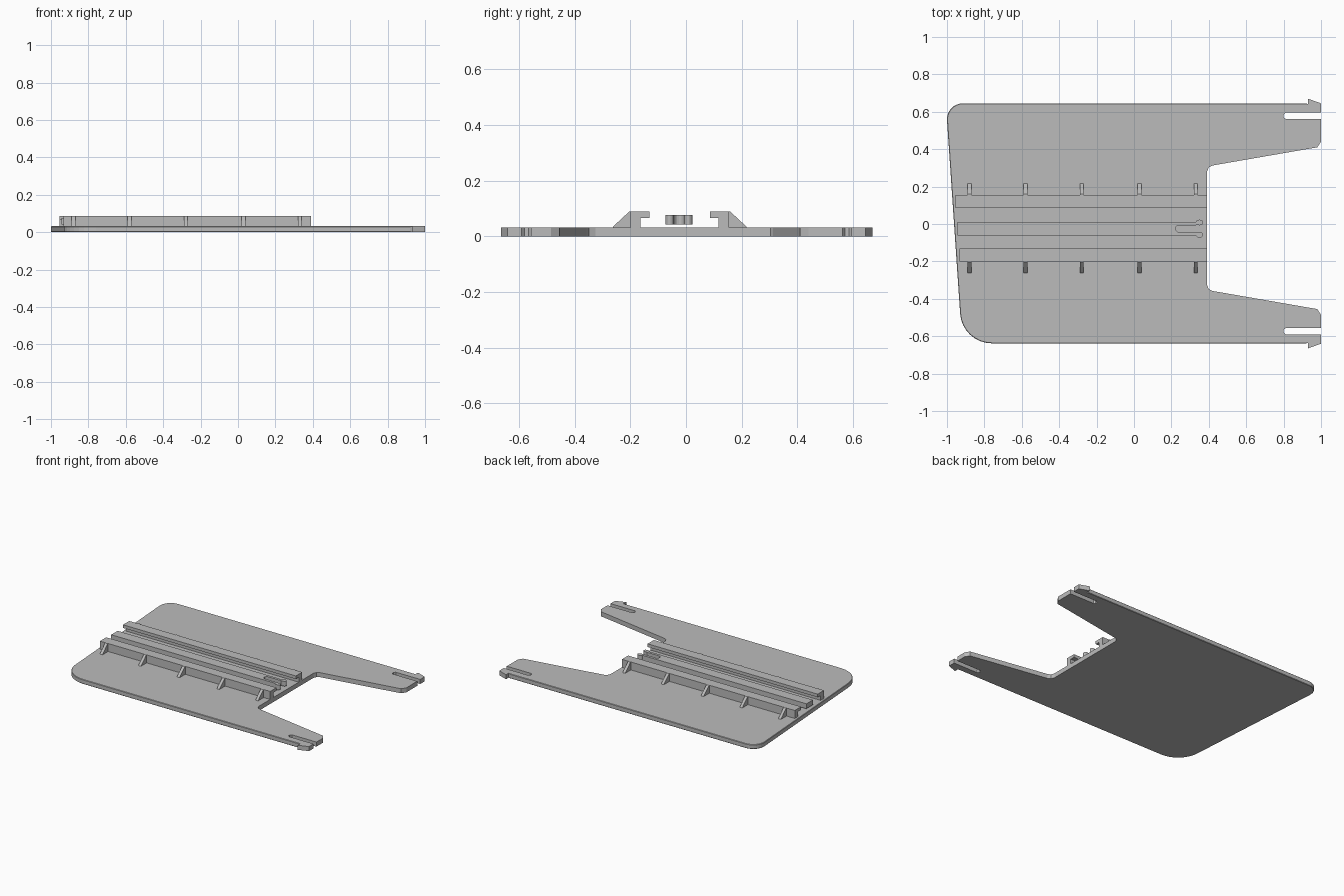
import bpy, bmesh, math
from mathutils import Vector

if "Cube" in bpy.data.objects:
    bpy.data.objects.remove(bpy.data.objects["Cube"], do_unlink=True)

GREY = bpy.data.materials.new("plain grey")
GREY.use_nodes = True
COLOUR = (0.5, 0.5, 0.5, 1)
GREY.diffuse_color = COLOUR
GREY.node_tree.nodes["Principled BSDF"].inputs["Base Color"].default_value = COLOUR

TOP = 0.032      # plate thickness
NOTCH_X = 0.39   # right end of the rails


def arc(cx, cy, r, start, end, n=8):
    angles = [math.radians(start + (end - start) * i / n) for i in range(n + 1)]
    return [(cx + r * math.cos(a), cy + r * math.sin(a)) for a in angles]


def prism(name, points, depth, chamfer=None):
    """Extrude a 3D polygon along depth; chamfer picks edges to bevel."""
    bm = bmesh.new()
    face = bm.faces.new([bm.verts.new(p) for p in points])
    moved = bmesh.ops.extrude_face_region(bm, geom=[face], use_keep_orig=True)["geom"]
    bmesh.ops.translate(bm, vec=Vector(depth),
                        verts=[g for g in moved if isinstance(g, bmesh.types.BMVert)])
    bmesh.ops.recalc_face_normals(bm, faces=bm.faces)
    if chamfer:
        edges = [e for e in bm.edges if chamfer(e)]
        bmesh.ops.bevel(bm, geom=edges, offset=0.009, segments=1,
                        affect='EDGES', clamp_overlap=True)
    mesh = bpy.data.meshes.new(name)
    bm.to_mesh(mesh)
    bm.free()
    mesh.materials.append(GREY)
    obj = bpy.data.objects.new(name, mesh)
    bpy.context.collection.objects.link(obj)
    return obj


def left_edge(y):
    """x of the slanted left side of the plate."""
    return -0.96 - 0.0714 * y


# Plate with two tapered arms, each ending in a slotted barbed clip
upper_arm = [(0.93, 0.64), (0.93, 0.67), (1, 0.645), (1, 0.595), (0.81, 0.595),
             (0.80, 0.585), (0.80, 0.57), (0.81, 0.562), (1, 0.562), (1, 0.44),
             (0.98, 0.41), (0.42, 0.313), (0.40, 0.303), (NOTCH_X, 0.28)]
lower_arm = [(x, -y - (0.045 if y < 0.5 else -0.005)) for x, y in reversed(upper_arm)]
outline = (arc(-0.915, 0.56, 0.085, 184, 90) + [(0.92, 0.645)] + upper_arm
           + lower_arm + [(0.92, -0.638)] + arc(-0.76, -0.468, 0.17, 270, 184))


def outer_rim(edge):
    a, b = (v.co for v in edge.verts)
    mid = (a + b) / 2
    return abs(a.z - b.z) < 1e-5 and (mid.x < -0.7 or (abs(mid.y) > 0.63 and mid.x < 0.9))


prism("plate", [(x, y, 0) for x, y in outline], (0, 0, TOP), outer_rim)

# Pair of overhanging rails facing each other, with triangular outer gussets
RAIL_Y = -0.0225
for side, label in ((1, "back"), (-1, "front")):
    def across(offset):
        return RAIL_Y + side * offset
    profile = [(0.1775, 0.028), (0.1775, 0.088), (0.108, 0.088),
               (0.108, 0.066), (0.14, 0.066), (0.14, 0.028)]
    start = left_edge(across(0.15)) + 0.015
    prism(label + "_rail", [(start, across(d), z) for d, z in profile],
          (NOTCH_X - start, 0, 0))
    for i, x in enumerate((-0.88, -0.58, -0.28, 0.03, 0.33)):
        gusset = [(0.17, 0.028), (0.242, 0.028), (0.238, 0.036), (0.182, 0.088), (0.17, 0.088)]
        prism(f"{label}_gusset_{i + 1}", [(x - 0.01, across(d), z) for d, z in gusset],
              (0.02, 0, 0))

# Central bar, split at its right end into two prongs with rounded tips
MID, HALF, SLOT = -0.025, 0.036, 0.018


def prong(side):
    tip = [(0.35 + 0.02 * math.cos(a), MID + side * (0.033 + 0.015 * math.sin(a)))
           for a in (math.radians(d) for d in range(130, -131, -20))]
    return [(0.33, MID + side * HALF)] + tip + [(0.33, MID + side * SLOT)]


slot_end = arc(0.24, MID, SLOT, 90, 270)
bar = ([(left_edge(MID) + 0.015, MID + HALF)] + prong(1) + slot_end
       + prong(-1)[::-1] + [(left_edge(MID) + 0.015, MID - HALF)])
prism("centre_bar", [(x, y, 0.042) for x, y in bar], (0, 0, 0.035))
